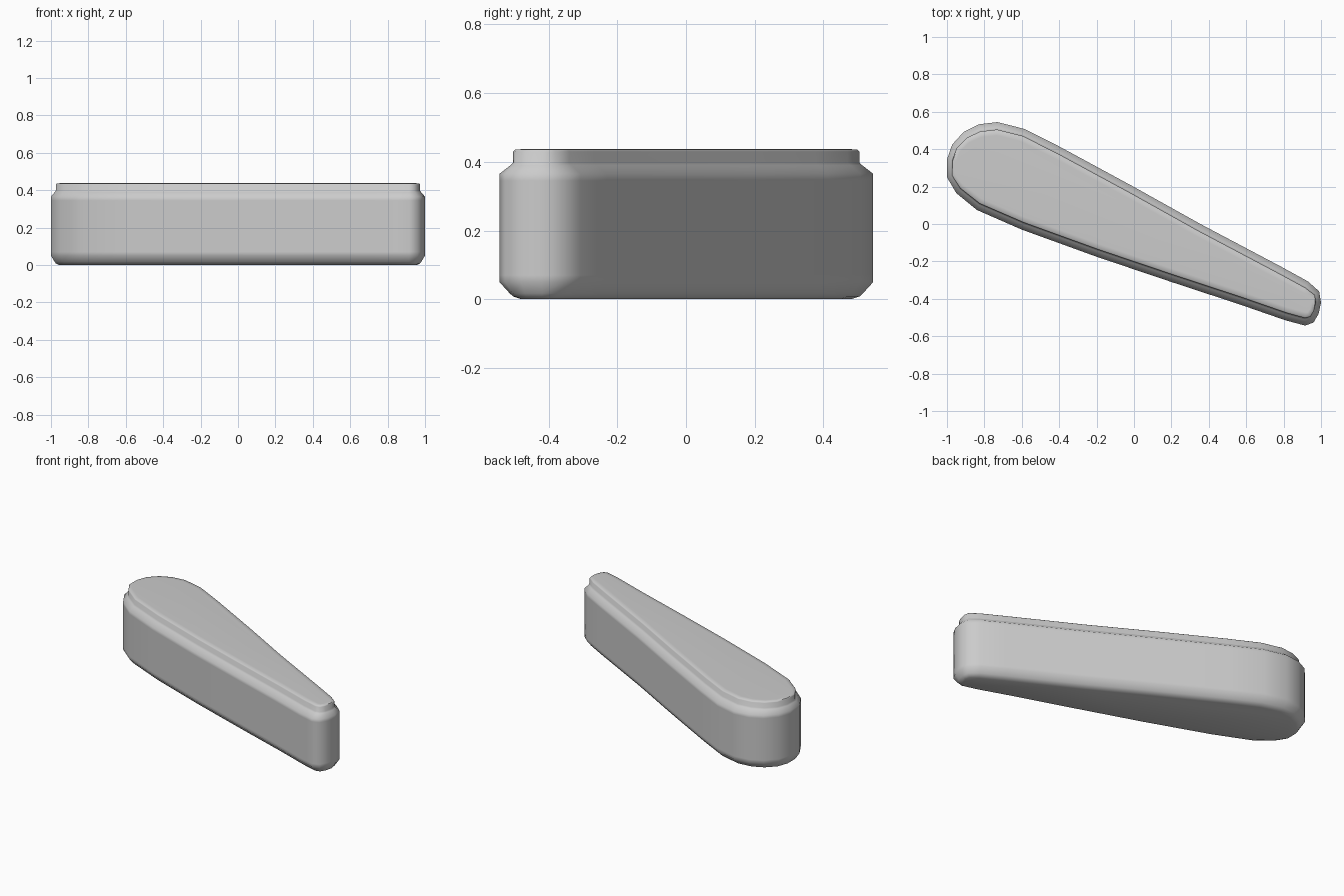
import bpy, bmesh
from mathutils import Vector

if "Cube" in bpy.data.objects:
    bpy.data.objects.remove(bpy.data.objects["Cube"])

# Teardrop outline seen from above (counter-clockwise)
OUTLINE = [(-0.73, 0.545), (-0.83, 0.533), (-0.91, 0.493), (-0.972, 0.425),
           (-1.0, 0.345), (-1.0, 0.25), (-0.95, 0.165), (-0.84, 0.075),
           (-0.60, -0.03), (-0.20, -0.175), (0.20, -0.31), (0.565, -0.43),
           (0.81, -0.515), (0.915, -0.543), (0.96, -0.527), (0.987, -0.48),
           (1.0, -0.42), (0.99, -0.36), (0.93, -0.307), (0.79, -0.23),
           (0.355, 0.0), (0.0, 0.198), (-0.395, 0.412), (-0.585, 0.508)]

# Side profile: (inset, height) from the underside to the lid edge
PROFILE = [(1.6, 0.0), (1.0, 0.008), (0.75, 0.017), (0.0, 0.05), (0.0, 0.07),
           (0.0, 0.345), (0.0, 0.365), (0.8, 0.39), (1.0, 0.398),
           (1.0, 0.43), (1.15, 0.436), (1.8, 0.437)]
INSET_X, INSET_Y = 0.027, 0.04


def inset_ring(amount):
    pts = [Vector(p) for p in OUTLINE]
    ring = []
    for i, p in enumerate(pts):
        a = (p - pts[i - 1]).normalized()
        b = (pts[(i + 1) % len(pts)] - p).normalized()
        t = (a + b).normalized()
        ring.append((p.x - t.y * INSET_X * amount, p.y + t.x * INSET_Y * amount))
    return ring


# Teardrop block with chamfered shoulder and raised lid
bm = bmesh.new()
rings = [[bm.verts.new((x, y, z)) for x, y in inset_ring(d)] for d, z in PROFILE]
n = len(OUTLINE)
for low, high in zip(rings, rings[1:]):
    for i in range(n):
        j = (i + 1) % n
        bm.faces.new((low[i], low[j], high[j], high[i]))
bm.faces.new(rings[-1])
bm.faces.new(rings[0][::-1])
bmesh.ops.recalc_face_normals(bm, faces=bm.faces[:])

mesh = bpy.data.meshes.new("teardrop_block")
bm.to_mesh(mesh)
bm.free()
block = bpy.data.objects.new("teardrop_block", mesh)
bpy.context.collection.objects.link(block)
bpy.context.view_layer.objects.active = block
block.select_set(True)
bpy.ops.object.shade_smooth_by_angle(angle=0.9)
